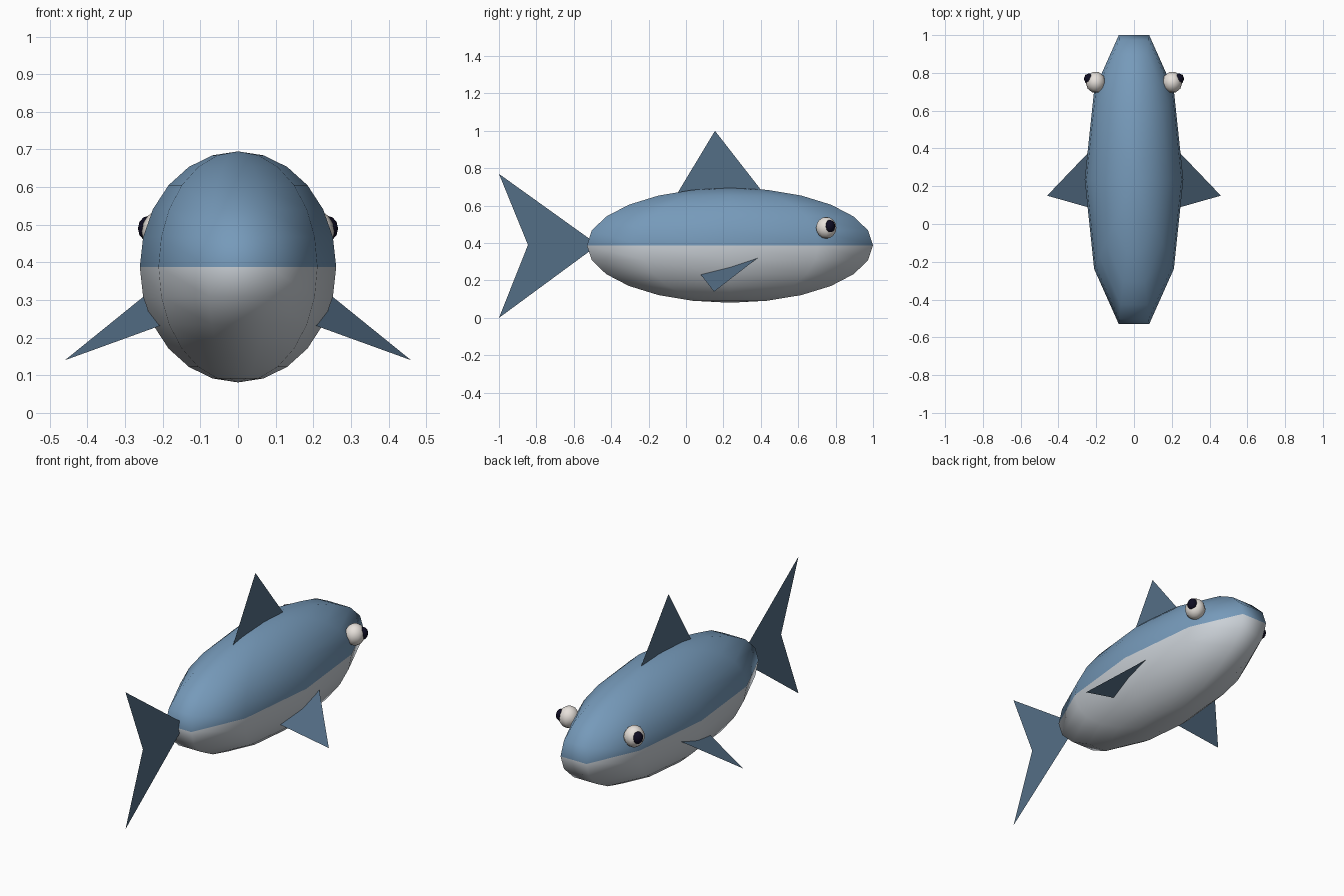
import bpy, bmesh, math
from mathutils import Matrix

if "Cube" in bpy.data.objects:
    bpy.data.objects.remove(bpy.data.objects["Cube"])


def material(name, rgb):
    """Flat colour given as sRGB 0-255, stored as linear."""
    m = bpy.data.materials.new(name)
    lin = [((c / 255 + 0.055) / 1.055) ** 2.4 if c > 10 else c / 255 / 12.92 for c in rgb]
    m.diffuse_color = (*lin, 1)
    m.use_nodes = True
    m.node_tree.nodes["Principled BSDF"].inputs["Base Color"].default_value = m.diffuse_color
    return m


BLUE = material("back blue", (118, 154, 186))
BELLY = material("belly grey", (202, 208, 214))
FIN = material("fin blue", (84, 110, 134))
WHITE = material("eye white", (236, 230, 224))
BLACK = material("pupil black", (14, 12, 34))


def add_object(name, bm, mats):
    me = bpy.data.meshes.new(name)
    bm.to_mesh(me)
    bm.free()
    for m in mats:
        me.materials.append(m)
    ob = bpy.data.objects.new(name, me)
    bpy.context.collection.objects.link(ob)
    return ob


def ellipsoid(name, centre, radii, segments, rings, mats):
    """Smooth ellipsoid with a corner on the x axis; second material goes below the middle."""
    bm = bmesh.new()
    bmesh.ops.create_uvsphere(bm, u_segments=segments, v_segments=rings, radius=1)
    v = max(bm.verts, key=lambda p: p.co.x ** 2 + p.co.y ** 2).co
    turn = Matrix.Rotation(-math.atan2(v.y, v.x), 4, 'Z')
    bm.transform(Matrix.Translation(centre) @ Matrix.Diagonal((*radii, 1)) @ turn)
    for f in bm.faces:
        f.smooth = True
        if len(mats) > 1 and f.calc_center_median().z < centre[2]:
            f.material_index = 1
    return add_object(name, bm, mats)


def sheet(name, points):
    """Thin flat fin."""
    bm = bmesh.new()
    bm.faces.new([bm.verts.new(p) for p in points])
    bmesh.ops.triangulate(bm, faces=bm.faces[:])
    return add_object(name, bm, [FIN])


# Body, blue above and grey below
ellipsoid("body", (0, 0.235, 0.388), (0.261, 0.804, 0.307), 10, 12, [BLUE, BELLY])

# Fins on the centre line
sheet("dorsal_fin", [(0, -0.05, 0.66), (0, 0.42, 0.66), (0, 0.155, 1.0)])
sheet("tail_fin", [(0, -0.47, 0.39), (0, -1, 0.77), (0, -0.845, 0.39), (0, -1, 0)])

# Paired side fins and eyes
for side, label in ((1, "right"), (-1, "left")):
    fin = [(0.235, 0.385, 0.322), (0.46, 0.15, 0.14), (0.195, 0.075, 0.236)]
    if side < 0:
        fin.reverse()
    sheet(label + "_side_fin", [(side * x, y, z) for x, y, z in fin])
    ellipsoid(label + "_eye", (side * 0.203, 0.75, 0.482), (0.053, 0.057, 0.058), 10, 8, [WHITE])
    ellipsoid(label + "_pupil", (side * 0.237, 0.769, 0.49), (0.029, 0.029, 0.034), 8, 6, [BLACK])
